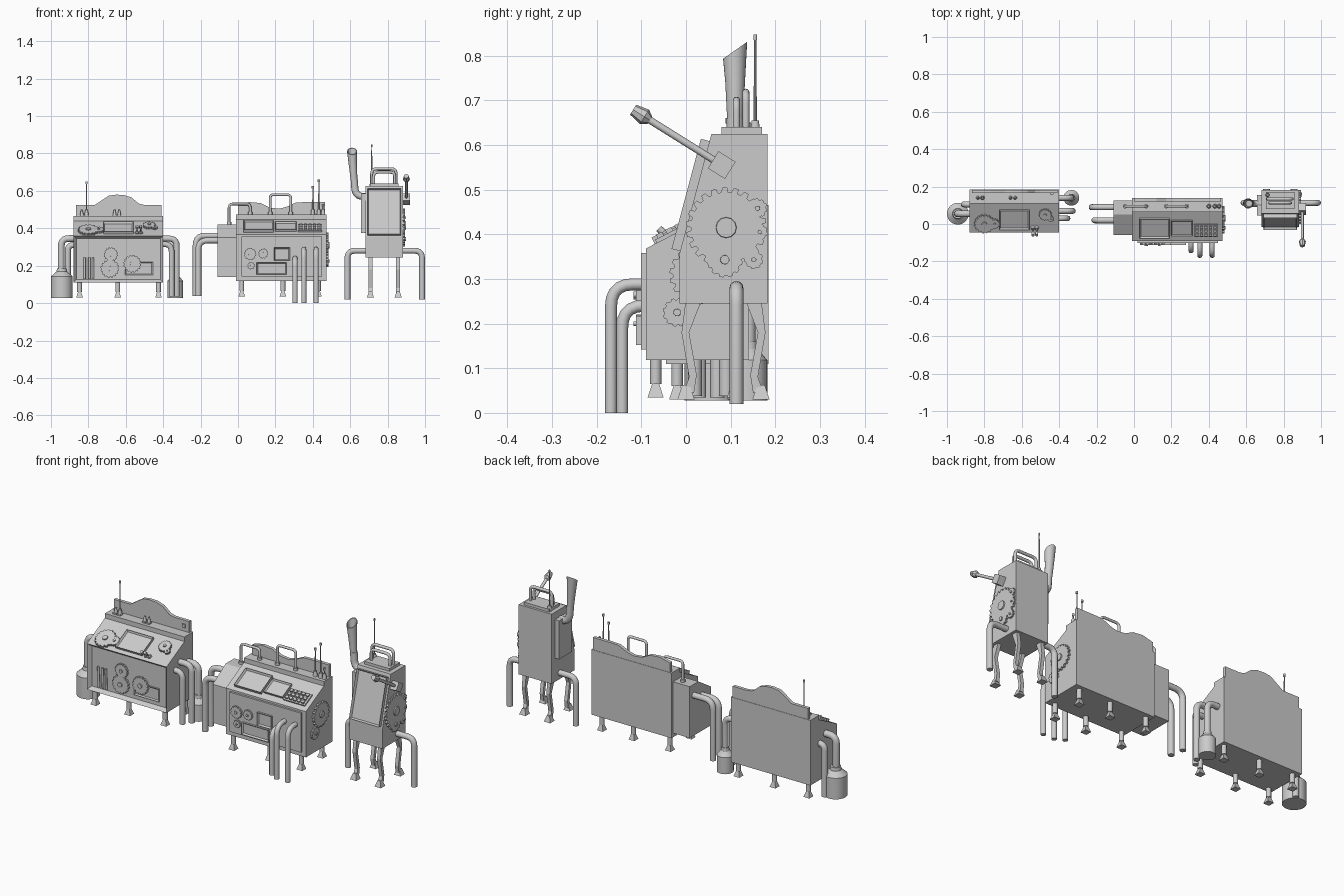
import bpy, bmesh, math
from mathutils import Vector, Matrix

if "Cube" in bpy.data.objects:
    bpy.data.objects.remove(bpy.data.objects["Cube"])
T, I = Matrix.Translation, Matrix.Identity(4)
R = lambda d, ax: Matrix.Rotation(math.radians(d), 4, ax)


def finish(name, bm, M=I, smooth=False):
    bmesh.ops.recalc_face_normals(bm, faces=bm.faces[:])
    me = bpy.data.meshes.new(name)
    bm.transform(M)
    bm.to_mesh(me)
    bm.free()
    ob = bpy.data.objects.new(name, me)
    bpy.context.collection.objects.link(ob)
    if smooth:
        bpy.ops.object.select_all(action='DESELECT')
        ob.select_set(True)
        bpy.context.view_layer.objects.active = ob
        bpy.ops.object.shade_smooth_by_angle(angle=math.radians(35))
    return ob


def box(name, c, s, M=I):
    bm = bmesh.new()
    bmesh.ops.create_cube(bm, size=1, matrix=T(c) @ Matrix.Diagonal((*s, 1)))
    return finish(name, bm, M)


def cone(name, p, r1, r2, h, M=I, n=20):
    """Cone or cylinder standing on point p along local z."""
    bm = bmesh.new()
    m = T(Vector(p) + Vector((0, 0, h / 2))) @ (R(45, 'Z') if n == 4 else I)
    bmesh.ops.create_cone(bm, cap_ends=True, segments=n, radius1=r1, radius2=r2, depth=h, matrix=m)
    return finish(name, bm, M, n > 8)


def extrude(name, pts, h, M=I):
    """Outline in local xy, extruded along local z."""
    bm = bmesh.new()
    f = bm.faces.new([bm.verts.new((x, y, 0)) for x, y in pts])
    g = bmesh.ops.extrude_face_region(bm, geom=[f])
    bmesh.ops.translate(bm, vec=(0, 0, h), verts=[v for v in g['geom'] if isinstance(v, bmesh.types.BMVert)])
    return finish(name, bm, M)


def tube(name, pts, r, bend=0.04, n=5):
    """Round pipe through points with filleted corners."""
    pts = [Vector(p) for p in pts]
    path = [pts[0]]
    for a, b, c in zip(pts, pts[1:], pts[2:]):
        p, q = b + (a - b).normalized() * bend, b + (c - b).normalized() * bend
        for i in range(n + 1):
            t = i / n
            path.append(p * (1 - t) ** 2 + b * 2 * t * (1 - t) + q * t * t)
    path.append(pts[-1])
    cu = bpy.data.curves.new(name, 'CURVE')
    cu.dimensions, cu.bevel_depth, cu.bevel_resolution, cu.use_fill_caps = '3D', r, 4, True
    sp = cu.splines.new('POLY')
    sp.points.add(len(path) - 1)
    for s, v in zip(sp.points, path):
        s.co = (*v, 1)
    tmp = bpy.data.objects.new(name, cu)
    bm = bmesh.new()
    bm.from_mesh(tmp.to_mesh())
    bpy.data.objects.remove(tmp)
    return finish(name, bm, I, True)


def gear(name, x, y, r, M, teeth=16, h=0.012):
    pts = []
    for i in range(teeth):
        for k, q in ((0, .88), (.3, .88), (.42, 1), (.83, 1)):
            a = math.tau * (i + k) / teeth
            pts.append((x + r * q * math.cos(a), y + r * q * math.sin(a)))
    extrude(name, pts, h, M)
    cone(name + "_hub", (x, y, 0), r * .28, r * .25, h * 1.5, M, 12)


def screen(name, x, y, w, h, M, d=0.012):
    """Raised frame with a sunken face."""
    bm = bmesh.new()
    bmesh.ops.create_cube(bm, size=1, matrix=T((x, y, d / 2)) @ Matrix.Diagonal((w, h, d, 1)))
    top = max(bm.faces, key=lambda f: f.calc_center_median().z)
    bmesh.ops.inset_individual(bm, faces=[top], thickness=0.009)
    bmesh.ops.translate(bm, vec=(0, 0, -d * .7), verts=top.verts)
    finish(name, bm, M)


def prism(name, prof, x0, x1):
    return extrude(name, prof, x1 - x0, T((x0, 0, 0)) @ R(90, 'Z') @ R(90, 'X'))


def antenna(name, x, y, z0, z1, ball=.006):
    cone(name + "_base", (x, y, z0), .012, .008, .03)
    cone(name + "_rod", (x, y, z0), .004, .0025, z1 - z0, n=10)
    cone(name + "_tip", (x, y, z1 - .012), ball, ball, .012, n=12)


def foot(name, x, y, z0, z1):
    cone(name + "_post", (x, y, z0 + .03), .013, .013, z1 - z0 - .03, n=12)
    cone(name + "_pad", (x, y, z0), .025, .009, .035, n=4)


SIDE = R(90, 'Z') @ R(90, 'X')
CONSOLE = [(-.045, .11), (-.045, .36), (.11, .44), (.11, .465), (.185, .465), (.185, .11)]
ANG = math.degrees(math.atan2(.08, .155))


def joystick(name, x, v, M, lean=20):
    m = M @ T((x, v, 0)) @ R(lean, 'X')
    cone(name + "_collar", (0, 0, 0), .012, .009, .012, m, 12)
    cone(name + "_stem", (0, 0, 0), .004, .004, .045, m, 10)
    cone(name + "_grip", (0, 0, .04), .008, .008, .018, m, 12)


# Left console: body with recessed front
a = prism("left_console_body", CONSOLE, -.88, -.40)
bm = bmesh.new()
bm.from_mesh(a.data)
front = min(bm.faces, key=lambda f: f.calc_center_median().y)
bmesh.ops.inset_individual(bm, faces=[front], thickness=.022)
bmesh.ops.translate(bm, vec=(0, .02, 0), verts=front.verts)
bm.to_mesh(a.data)
bm.free()
crown = [(-.865, .46), (-.865, .525), (-.765, .525), (-.735, .545), (-.69, .575), (-.65, .58), (-.61, .578),
         (-.57, .565), (-.53, .532), (-.5, .525), (-.41, .525), (-.41, .46)]
extrude("left_console_backplate", crown, .018, T((0, .183, 0)) @ R(90, 'X'))
F = T((0, -.025, 0)) @ R(90, 'X')
for x, z, r in ((-.685, .185, .05), (-.68, .26, .038), (-.565, .21, .048)):
    gear("left_front_gear", x, z, r, F)
screen("left_front_plate", -.53, .185, .15, .07, F, .008)
for x in (-.82, -.795, -.775):
    tube("left_front_rod", [(x, -.028, .13), (x, -.032, .245)], .006)
S = T((0, -.045, .36)) @ R(ANG, 'X')
for x, v, r in ((-.8, .055, .055), (-.745, .055, .028), (-.475, .11, .034), (-.445, .085, .015)):
    gear("left_desk_gear", x, v, r, S)
screen("left_desk_screen", -.64, .08, .16, .115, S, .014)
for x in (-.54, -.52):
    joystick("left_joystick", x, .03, S)
for x in (-.835, -.81, -.66, -.635):
    box("left_top_block", (x, .14, .468), (.02, .025, .008))
    cone("left_top_knob", (x, .14, .47), .01, .004, .03, n=12)
box("left_crown_switch", (-.44, .165, .495), (.018, .014, .02))
antenna("left_antenna", -.81, .14, .465, .65)
for x in (-.847, -.643, -.425):
    for y in (-.02, .155):
        foot("left_foot", x, y, .03, .112)
# Left console: pipes and tanks
for name, x0, x1, y, z, zb, r in (("west_pipe", -.87, -.945, .055, .345, .18, .018), ("west_inner_pipe", -.87, -.91, .105, .31, .03, .016),
                                  ("east_pipe", -.41, -.335, .14, .32, .15, .016), ("east_outer_pipe", -.41, -.328, .07, .345, .035, .016),
                                  ("east_inner_pipe", -.41, -.355, .03, .315, .035, .015)):
    tube("left_" + name, [(x0, y, z), (x1, y, z), (x1, y, zb)], r, .04 if abs(x1 - x0) > .05 else .03)
for x, y, r, h in ((-.942, .055, .058, .115), (-.335, .14, .042, .09)):
    cone("tank_body", (x, y, .028), r, r, h, n=28)
    cone("tank_shoulder", (x, y, .028 + h), r, r * .5, .025, n=28)
    cone("tank_neck", (x, y, .05 + h), r * .5, r * .45, .02, n=20)

# Middle console: body, side box, backplate
prism("middle_console_body", [(y - .045, z + .008) for y, z in CONSOLE], -.01, .473)
prism("middle_side_box", [(-.06, .14), (-.06, .35), (.05, .42), (.125, .42), (.125, .14)], -.11, -.01)
crown = [(0, .46), (0, .525), (.06, .54), (.12, .535), (.17, .51), (.22, .505), (.26, .515), (.31, .538),
         (.36, .54), (.465, .54), (.465, .46)]
extrude("middle_console_backplate", crown, .018, T((0, .138, 0)) @ R(90, 'X'))
F = T((0, -.09, 0)) @ R(90, 'X')
box("middle_front_plate", (.235, .25, .005), (.43, .215, .012), F)
F = T((0, -.1, 0)) @ R(90, 'X')
for x, z, r in ((.065, .262, .033), (.135, .265, .027), (.07, .2, .02)):
    gear("middle_front_gear", x, z, r, F, 12)
screen("middle_front_screen", .235, .262, .085, .07, F)
screen("middle_front_tray", .18, .185, .16, .065, F)
S = T((0, -.09, .368)) @ R(ANG, 'X')
screen("middle_desk_screen", .11, .08, .16, .115, S, .016)
screen("middle_desk_display", .255, .08, .115, .09, S, .012)
box("middle_keypad", (.385, .065, .004), (.13, .075, .008), S)
for i in range(5):
    for j in range(3):
        box("middle_key", (.337 + i * .024, .042 + j * .023, .011), (.016, .015, .012), S)
G = T((.472, 0, 0)) @ SIDE
gear("middle_side_gear", .03, .31, .067, G, 18)
gear("middle_small_side_gear", -.02, .225, .032, G, 12)
tube("middle_west_handle", [(-.048, .095, .415), (-.048, .095, .53), (.065, .095, .53), (.065, .095, .47)], .007, .02)
tube("middle_east_handle", [(.172, .095, .47), (.172, .095, .58), (.282, .095, .58), (.282, .095, .47)], .007, .02)
for x in (-.048, .065, .172, .282):
    cone("middle_handle_collar", (x, .095, .419 if x < 0 else .472), .012, .012, .014, n=12)
antenna("middle_short_antenna", .4, .095, .47, .625)
antenna("middle_tall_antenna", .432, .095, .47, .66)
antenna("middle_rear_stub", .455, .095, .47, .53)
for x in (.02, .24, .43):
    for y in (-.068, .11):
        foot("middle_foot", x, y, .035, .122)
for y, z, x in ((.09, .36, -.226), (.02, .335, -.212)):
    tube("middle_west_pipe", [(-.1, y, z), (x, y, z), (x, y, .038)], .016, .05)
for x, y, z in ((.305, -.143, .24), (.352, -.168, .288), (.418, -.168, .288)):
    tube("middle_front_pipe", [(x, -.08, z), (x, y, z), (x, y, 0)], .0135, .05)

# Right cabinet: body with slanted screen
prism("right_cabinet_body", [(-.015, .245), (-.015, .355), (.057, .625), (.183, .625), (.183, .245)], .683, .882)
S = T((0, -.015, .355)) @ R(math.degrees(math.atan2(.27, .072)), 'X')
screen("right_cabinet_screen", .782, .135, .18, .255, S, .02)
box("right_west_panel", (.672, .1, .48), (.03, .11, .21))
box("right_top_plate", (.782, .125, .632), (.15, .09, .016))
for y, z, x0, x1 in ((.113, .70, .725, .838), (.134, .718, .715, .845)):
    tube("right_top_handle", [(x0, y, .62), (x0, y, z), (x1, y, z), (x1, y, .62)], .008, .025)
antenna("right_antenna", .715, .155, .625, .847, .004)
# Right cabinet: side gears and lever
G = T((.88, 0, 0)) @ SIDE
for y, z, r, t in ((.09, .415, .09, 22), (.087, .343, .04, 12), (.16, .458, .022, 10), (.152, .343, .021, 9), (.165, .405, .018, 8)):
    gear("right_side_gear", y, z, r, G, t)
L = T((.9, .08, .555)) @ R(58, 'X')
box("lever_block", (0, 0, 0), (.04, .045, .045), L)
cone("lever_stem", (0, 0, 0), .008, .008, .205, L, 12)
cone("lever_grip_lower", (0, 0, .19), .01, .019, .014, L, 8)
cone("lever_grip", (0, 0, .204), .019, .013, .03, L, 8)
# Right cabinet: horn with slanted open mouth
tube("horn_pipe", [(.69, .11, .57), (.627, .11, .57), (.622, .11, .66)], .019, .045)
bm = bmesh.new()
n, rings = 24, []
for x, z, r, tilt in ((.622, .64, .017, 0), (.614, .74, .022, 0), (.61, .812, .027, .7), (.61, .812, .023, .7), (.615, .74, .017, 0)):
    rings.append([bm.verts.new((x + r * math.cos(k * math.tau / n), .11 + r * math.sin(k * math.tau / n),
                                z + tilt * r * math.sin(k * math.tau / n))) for k in range(n)])
for p, q in zip(rings, rings[1:]):
    for k in range(n):
        bm.faces.new((p[k], p[k - 1], q[k - 1], q[k]))
bm.faces.new(rings[0])
bm.faces.new(rings[-1])
finish("horn_bell", bm, I, True)
# Right cabinet: side pipes and bent legs
for x0, x1 in ((.69, .585), (.875, .984)):
    tube("right_side_pipe", [(x0, .113, .28), (x1, .113, .28), (x1, .113, .02)], .0155, .04)
for x in (.708, .856):
    for s in (-1, 1):
        Y = lambda d: .084 + s * d
        prof = [(Y(.05), .25), (Y(.085), .25), (Y(.094), .18), (Y(.077), .08), (Y(.09), .045), (Y(.066), .045), (Y(.06), .085), (Y(.077), .18)]
        prism("right_leg", prof, x - .01, x + .01)
        cone("right_leg_foot", (x, Y(.084), .03), .027, .012, .032, n=4)
